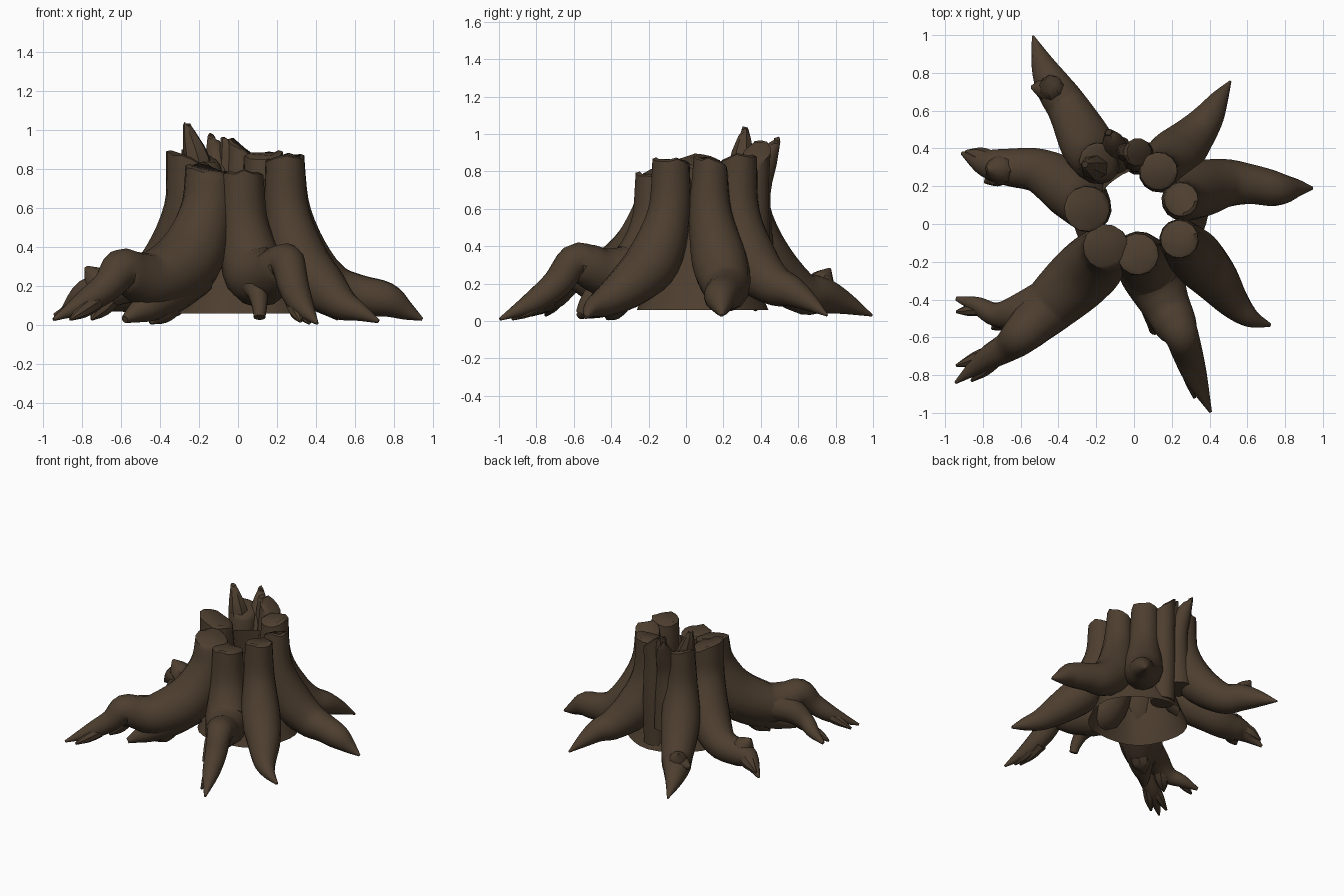
import bpy, bmesh, math, random
from mathutils import Vector

random.seed(4)
old = bpy.data.objects.get("Cube")
if old:
    bpy.data.objects.remove(old, do_unlink=True)

bark = bpy.data.materials.new("dark brown bark")
bark.use_nodes = True
BROWN = (0.075, 0.049, 0.029, 1)
bark.diffuse_color = BROWN
shader = bark.node_tree.nodes["Principled BSDF"]
shader.inputs["Base Color"].default_value = BROWN
shader.inputs["Roughness"].default_value = 0.9


def finish(name, bm):
    bmesh.ops.recalc_face_normals(bm, faces=bm.faces)
    mesh = bpy.data.meshes.new(name)
    bm.to_mesh(mesh)
    bm.free()
    mesh.materials.append(bark)
    obj = bpy.data.objects.new(name, mesh)
    bpy.context.collection.objects.link(obj)
    bpy.ops.object.select_all(action='DESELECT')
    obj.select_set(True)
    bpy.context.view_layer.objects.active = obj
    bpy.ops.object.shade_smooth_by_angle(angle=math.radians(38))


def smooth_path(points, steps):
    """Catmull-Rom interpolation of (x, y, z, radius) stations."""
    pts = [Vector(p) for p in points]
    pts = [2 * pts[0] - pts[1]] + pts + [2 * pts[-1] - pts[-2]]
    out = []
    for a, b, c, d in zip(pts, pts[1:], pts[2:], pts[3:]):
        for i in range(steps):
            t = i / steps
            out.append(0.5 * (2 * b + (c - a) * t + (2 * a - 5 * b + 4 * c - d) * t ** 2
                              + (3 * b - a - 3 * c + d) * t ** 3))
    return out + [pts[-2]]


def limb(name, points, tilt=None, sides=14, steps=4):
    """Tapered tube; tilt = slope of the broken top, None for a plain end."""
    path = smooth_path(points, steps)
    pos = [p.xyz for p in path]
    bm = bmesh.new()
    rings = []
    tangent = (pos[1] - pos[0]).normalized()
    side = tangent.orthogonal().normalized()
    for i, p in enumerate(path):
        new = (pos[min(i + 1, len(pos) - 1)] - pos[max(i - 1, 0)]).normalized()
        side = tangent.rotation_difference(new) @ side
        tangent = new
        other = tangent.cross(side)
        ring = []
        for k in range(sides):
            a = math.tau * k / sides
            off = (side * math.cos(a) + other * math.sin(a)) * max(p.w, 0.006)
            co = pos[i] + off
            if i == 0 and tilt:
                co.z = pos[0].z + tilt[0] * off.x + tilt[1] * off.y + random.uniform(-.012, .012)
            co.z = max(co.z, 0)
            ring.append(bm.verts.new(co))
        rings.append(ring)
    # chipped rim on the broken top
    if tilt:
        mid = sum((v.co for v in rings[0]), Vector()) / sides
        rim = [bm.verts.new(mid + (v.co - mid) * 0.8 + Vector((0, 0, .012))) for v in rings[0]]
        rings.insert(0, rim)
    for r, s in zip(rings, rings[1:]):
        for k in range(sides):
            n = (k + 1) % sides
            bm.faces.new((r[k], r[n], s[n], s[k]))
    bm.faces.new(rings[0])
    bm.faces.new(rings[-1])
    finish(name, bm)


# Main roots: each runs from the broken top, down the trunk and out to a tip
limb("root_back_right", [(-.19, .33, .86, .1), (-.19, .33, .6, .12), (-.24, .41, .35, .145),
     (-.34, .6, .16, .115), (-.42, .72, .14, .1), (-.48, .84, .1, .065), (-.535, .995, .03, .006)], (-.4, .2))
limb("root_right", [(-.25, .08, .84, .12), (-.25, .09, .6, .13), (-.33, .18, .34, .155),
     (-.5, .28, .2, .12), (-.66, .3, .17, .1), (-.78, .32, .16, .075), (-.91, .375, .06, .01)], (-.35, -.1))
limb("root_front_right", [(-.15, -.12, .79, .12), (-.16, -.15, .58, .14), (-.25, -.25, .34, .175),
     (-.42, -.41, .23, .155), (-.53, -.52, .255, .125), (-.6, -.59, .285, .105), (-.67, -.65, .2, .08),
     (-.79, -.72, .115, .06), (-.945, -.84, .03, .008)], (-.25, .1))
limb("root_front", [(.02, -.16, .77, .11), (.03, -.17, .5, .13), (.09, -.26, .27, .165),
     (.17, -.43, .26, .13), (.22, -.53, .3, .115), (.255, -.6, .32, .09), (.285, -.69, .2, .08),
     (.33, -.82, .1, .06), (.405, -.995, .01, .008)], (0, -.1))
limb("root_front_left", [(.24, -.08, .85, .1), (.25, -.09, .58, .115), (.32, -.17, .33, .145),
     (.43, -.29, .2, .125), (.53, -.42, .11, .085), (.62, -.5, .07, .05), (.72, -.535, .02, .01)], (.1, -.1))
limb("root_left", [(.25, .13, .84, .09), (.26, .13, .58, .115), (.34, .18, .32, .15),
     (.48, .215, .19, .13), (.62, .21, .155, .105), (.76, .185, .13, .09), (.86, .19, .075, .05),
     (.945, .19, .03, .008)], (.2, -.3))
limb("root_back_left", [(.13, .28, .87, .1), (.14, .28, .58, .115), (.2, .34, .33, .15),
     (.31, .46, .2, .115), (.39, .56, .16, .085), (.45, .66, .1, .05), (.51, .755, .03, .006)], (.1, .1))

# Lower branches and toes that fork off the main roots
limb("branch_front_right_outer", [(-.42, -.36, .24, .1), (-.6, -.46, .2, .095), (-.73, -.48, .13, .065),
     (-.83, -.43, .09, .045), (-.94, -.395, .05, .012)])
limb("branch_front_right_inner", [(-.25, -.24, .28, .15), (-.36, -.36, .18, .13), (-.46, -.46, .1, .085),
     (-.53, -.52, .06, .05), (-.58, -.57, .03, .02)])
limb("branch_front_low", [(.08, -.35, .22, .08), (.1, -.47, .17, .055), (.11, -.53, .1, .04),
     (.11, -.56, .04, .03)])


def toe(name, start, end, r):
    mid = [(a + b) / 2 for a, b in zip(start, end)]
    limb(name, [(*start, r), (*mid, r * .85), (*end, .008)], sides=8, steps=3)


toe("toe_outer_branch_side", (-.82, -.45, .1), (-.94, -.465, .04), .035)
toe("toe_outer_branch_low", (-.66, -.48, .14), (-.75, -.555, .03), .06)
toe("toe_front_right_upper", (-.74, -.68, .14), (-.94, -.75, .03), .045)
toe("toe_front_right_lower", (-.73, -.71, .12), (-.86, -.83, .03), .045)
toe("toe_front_right_heel", (-.36, -.37, .11), (-.45, -.42, .01), .08)
toe("toe_front_inner", (.29, -.72, .12), (.32, -.92, .02), .05)
toe("toe_front_middle", (.32, -.78, .1), (.365, -.93, .01), .045)
toe("toe_back_right", (-.42, .71, .18), (-.545, .725, .18), .07)
toe("knob_back_right", (-.42, .7, .17), (-.47, .77, .28), .075)
toe("knob_right", (-.68, .29, .18), (-.78, .29, .3), .085)
toe("toe_right", (-.7, .27, .15), (-.79, .22, .1), .06)
toe("toe_right_upper", (-.76, .33, .17), (-.89, .385, .1), .06)

# Splintered wood standing up at the back
limb("splinter_tall", [(-.26, .315, 1.02, .022), (-.24, .31, .95, .045), (-.21, .3, .85, .07),
     (-.19, .31, .7, .08)], (-.5, .2), sides=7, steps=2)
limb("splinter_leaning", [(-.135, .485, .965, .022), (-.11, .43, .86, .06), (-.1, .375, .7, .08),
     (-.1, .36, .5, .1), (-.11, .37, .25, .11)], (-.6, .2), sides=10, steps=3)
limb("splinter_wide", [(.02, .38, .9, .075), (.02, .36, .7, .085), (.02, .36, .45, .09),
     (.02, .35, .1, .09)], (-.7, .2), sides=12, steps=2)
limb("splinter_inner", [(-.05, .39, .94, .04), (-.05, .38, .8, .05), (-.05, .37, .6, .05)],
     (-.7, .2), sides=7, steps=2)

# Hollow flared trunk wall between the roots, open at both ends
bm = bmesh.new()
count = 28
rows = []
for z, r in ((.06, .37), (.15, .33), (.3, .275), (.5, .235), (.74, .215)):
    row = []
    for k in range(count):
        a = math.tau * k / count
        rr = r * (1 + .025 * math.sin(5 * a))
        row.append(bm.verts.new((.03 + rr * math.cos(a), .08 + rr * .95 * math.sin(a), z)))
    rows.append(row)
for r, s in zip(rows, rows[1:]):
    for k in range(count):
        n = (k + 1) % count
        bm.faces.new((r[k], r[n], s[n], s[k]))
finish("trunk_wall", bm)
